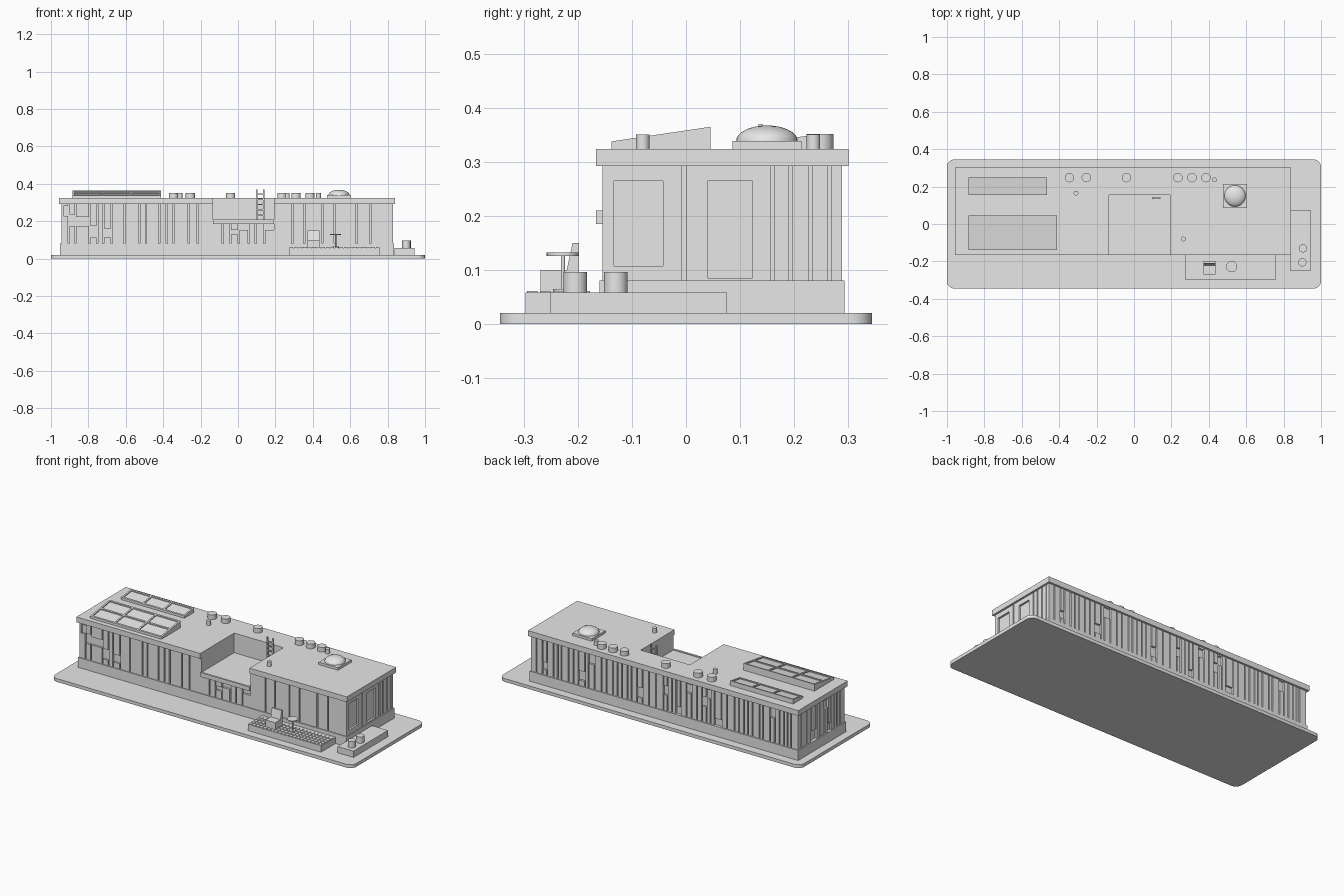
import bpy, bmesh, math, random
from mathutils import Matrix

random.seed(4)
scene = bpy.context.scene
if "Cube" in scene.objects:
    bpy.data.objects.remove(scene.objects["Cube"], do_unlink=True)

GREY = (0.8, 0.8, 0.8, 1)
grey = bpy.data.materials.new("plain grey")
grey.use_nodes = True
grey.diffuse_color = GREY
grey.node_tree.nodes["Principled BSDF"].inputs["Base Color"].default_value = GREY


def finish(name, bm, smooth=False):
    mesh = bpy.data.meshes.new(name)
    bmesh.ops.recalc_face_normals(bm, faces=bm.faces)
    bm.to_mesh(mesh)
    bm.free()
    mesh.materials.append(grey)
    ob = bpy.data.objects.new(name, mesh)
    scene.collection.objects.link(ob)
    if smooth:
        bpy.ops.object.select_all(action="DESELECT")
        ob.select_set(True)
        bpy.context.view_layer.objects.active = ob
        bpy.ops.object.shade_smooth_by_angle(angle=math.radians(35))
    return ob


def boxes(name, items):
    """One object from (x0, x1, y0, y1, z0, z1) boxes."""
    bm = bmesh.new()
    for x0, x1, y0, y1, z0, z1 in items:
        m = Matrix.Translation(((x0 + x1) / 2, (y0 + y1) / 2, (z0 + z1) / 2))
        m = m @ Matrix.Diagonal((x1 - x0, y1 - y0, z1 - z0, 1))
        bmesh.ops.create_cube(bm, size=1, matrix=m)
    return finish(name, bm)


def prism(name, points, z0, z1, smooth=False):
    bm = bmesh.new()
    face = bm.faces.new([bm.verts.new((x, y, z0)) for x, y in points])
    new = bmesh.ops.extrude_face_region(bm, geom=[face])["geom"]
    bmesh.ops.translate(bm, vec=(0, 0, z1 - z0),
                        verts=[v for v in new if isinstance(v, bmesh.types.BMVert)])
    return finish(name, bm, smooth)


def cylinders(name, items, z0, z1):
    """One object from (x, y, radius) upright cylinders."""
    bm = bmesh.new()
    for x, y, r in items:
        bmesh.ops.create_cone(bm, cap_ends=True, segments=32, radius1=r, radius2=r, depth=z1 - z0,
                              matrix=Matrix.Translation((x, y, (z0 + z1) / 2)))
    return finish(name, bm, True)


# Rounded ground slab
R = 0.04
outline = []
for i, (sx, sy) in enumerate([(1, 1), (-1, 1), (-1, -1), (1, -1)]):
    for k in range(9):
        a = math.pi / 2 * (i + k / 8)
        outline.append((sx * (1 - R) + R * math.cos(a), sy * (0.345 - R) + R * math.sin(a)))
prism("ground_slab", outline, 0, 0.02, True)

# Building mass with a terrace notch in the front
X0, X1, Y0, Y1 = -0.945, 0.828, -0.155, 0.289
NX0, NX1, NY = -0.134, 0.193, 0.155
FLOOR, SILL, EAVE, ROOF = 0.21, 0.08, 0.292, 0.324
DEPTH = 0.012


def u_shape(grow):
    l, r, f, b = X0 - grow, X1 + grow, Y0 - grow, Y1 + grow
    return [(l, f), (NX0, f), (NX0, NY), (NX1, NY), (NX1, f), (r, f), (r, b), (l, b)]


boxes("plinth", [(X0 - 0.006, X1 + 0.006, Y0 - 0.005, Y1 + 0.005, 0.02, SILL)])
prism("wall_core", u_shape(-DEPTH), SILL, EAVE)
prism("roof", u_shape(0.012), EAVE, ROOF)
boxes("lower_wall_core", [(NX0, NX1, Y0 + DEPTH, NY, SILL, 0.186)])
boxes("terrace_floor", [(NX0, NX1, Y0 - DEPTH, NY, 0.185, 0.206),
                        (NX0, NX1, Y0 - DEPTH, Y0, 0.206, FLOOR)])
# Cheeks of the terrace at the wall face
boxes("terrace_cheeks", [(NX0 - 0.02, NX0, Y0, NY, SILL, EAVE),
                         (NX1, NX1 + 0.02, Y0, NY, SILL, EAVE)])


def cladding(name, side, start, end, top, narrow, wide, openings):
    """Upright boards along a wall, some broken by small window openings."""
    items, pos = [], start
    while pos < end - 0.005:
        stop = min(pos + random.uniform(narrow, wide), end)
        if end - stop < narrow / 2:
            stop = end
        spans = [(SILL, top)]
        if random.random() < openings:
            low = random.choice([0.0, 0.15, 0.45, 0.7])
            a = SILL + low * (top - SILL)
            b = a + random.uniform(0.2, 0.3) * (top - SILL)
            spans = [(SILL, a), (b, top)]
        for a, b in spans:
            if b - a > 0.005:
                s, e = pos, stop - (0.007 if stop < end else 0)
                items.append({"front": (s, e, Y0, Y0 + DEPTH, a, b),
                              "back": (s, e, Y1 - DEPTH, Y1, a, b),
                              "right_end": (X0, X0 + DEPTH, s, e, a, b),
                              "left_end": (X1 - DEPTH, X1, s, e, a, b)}[side])
        pos = stop
    boxes(name, items)


cladding("front_boards_right", "front", X0, NX0, EAVE, 0.03, 0.09, 0.3)
cladding("front_boards_middle", "front", NX0, NX1, 0.186, 0.03, 0.06, 0.3)
cladding("front_boards_left", "front", NX1, X1, EAVE, 0.05, 0.13, 0)
cladding("back_boards", "back", X0, X1, EAVE, 0.022, 0.05, 0.2)
cladding("right_end_boards", "right_end", Y0, Y1, EAVE, 0.025, 0.05, 0.1)

# Left end, with two tall window openings
windows = [(-0.133, -0.043, 0.107), (0.04, 0.123, 0.085)]
pos = Y0
for n, (a, b, base) in enumerate(windows + [(Y1, Y1, EAVE)]):
    cladding(f"left_end_boards_{n}", "left_end", pos, a, EAVE, 0.03, 0.05, 0.1)
    pos = b
boxes("window_surrounds", [(X1 - DEPTH, X1, a, b, z0, z1) for a, b, base in windows
                           for z0, z1 in ((SILL, base), (0.265, EAVE))])


# Tilted solar arrays: sunken wedge with raised frame bars
def solar_array(name, x0, x1, y0, y1, front, back, cols, rows):
    bar = 0.01
    bm = bmesh.new()

    def wedge(a, b, c, d, drop):
        verts = bmesh.ops.create_cube(bm, size=1)["verts"]
        for v in verts:
            x, y = (b if v.co.x > 0 else a), (d if v.co.y > 0 else c)
            z = front + (back - front) * (y - y0) / (y1 - y0) - drop
            v.co = (x, y, z if v.co.z > 0 else ROOF)

    wedge(x0 + bar / 2, x1 - bar / 2, y0 + bar / 2, y1 - bar / 2, 0.006)
    for i in range(cols + 1):
        x = x0 + (x1 - x0 - bar) * i / cols
        wedge(x, x + bar, y0, y1, 0)
    for j in range(rows + 1):
        y = y0 + (y1 - y0 - bar) * j / rows
        wedge(x0, x1, y, y + bar, 0)
    finish(name, bm)


solar_array("large_solar_array", -0.885, -0.412, -0.138, 0.045, 0.338, 0.365, 3, 2)
solar_array("small_solar_array", -0.885, -0.465, 0.155, 0.248, 0.338, 0.352, 3, 1)

# Roof vents and pipes
cylinders("roof_vents", [(x, 0.248, 0.025) for x in (-0.345, -0.255, -0.04, 0.235, 0.31, 0.385)],
          ROOF, 0.352)
cylinders("roof_pipes", [(0.43, 0.236, 0.0125), (-0.31, 0.165, 0.0125), (0.264, -0.08, 0.0125)],
          ROOF, 0.351)

# Domed skylight
boxes("skylight_curb", [(0.476, 0.604, 0.086, 0.214, ROOF, 0.339)])
bm = bmesh.new()
bmesh.ops.create_uvsphere(bm, u_segments=32, v_segments=16, radius=0.057,
                          matrix=Matrix.Translation((0.54, 0.15, 0.339)) @ Matrix.Diagonal((1, 1, 0.5, 1)))
bmesh.ops.delete(bm, geom=[v for v in bm.verts if v.co.z < 0.338], context="VERTS")
finish("skylight_dome", bm, True)

# Terrace ladder
rails = [(x, x + 0.008, 0.134, 0.142, 0.206, 0.37) for x in (0.095, 0.133)]
rungs = [(0.1, 0.136, 0.135, 0.141, z, z + 0.006) for z in (0.23 + 0.028 * i for i in range(5))]
boxes("ladder", rails + rungs)

# Patio deck with paving tiles
boxes("patio_deck", [(0.273, 0.76, -0.297, Y0, 0.02, 0.058)])
step = 0.0243
boxes("patio_tiles", [(0.275 + i * step, 0.295 + i * step, -0.295 + j * step, -0.275 + j * step,
                       0.058, 0.061) for i in range(20) for j in range(5)])

# Lounge chair
boxes("chair_seat", [(0.372, 0.437, -0.27, -0.2, 0.058, 0.1)])
bm = bmesh.new()
for v in bmesh.ops.create_cube(bm, size=1)["verts"]:
    top = v.co.z > 0
    front = -0.21 if top else -0.222
    v.co = (0.437 if v.co.x > 0 else 0.372, -0.198 if v.co.y > 0 else front, 0.15 if top else 0.095)
finish("chair_back", bm)

# Round table
TABLE = (0.522, -0.228)
cylinders("table_foot", [(*TABLE, 0.018)], 0.058, 0.065)
cylinders("table_stem", [(*TABLE, 0.004)], 0.06, 0.128)
cylinders("table_top", [(*TABLE, 0.03)], 0.126, 0.132)

# Side platform with two pots
boxes("side_platform", [(0.838, 0.943, -0.251, 0.076, 0.02, 0.058)])
cylinders("pots", [(0.903, -0.13, 0.022), (0.9, -0.205, 0.022)], 0.058, 0.096)
